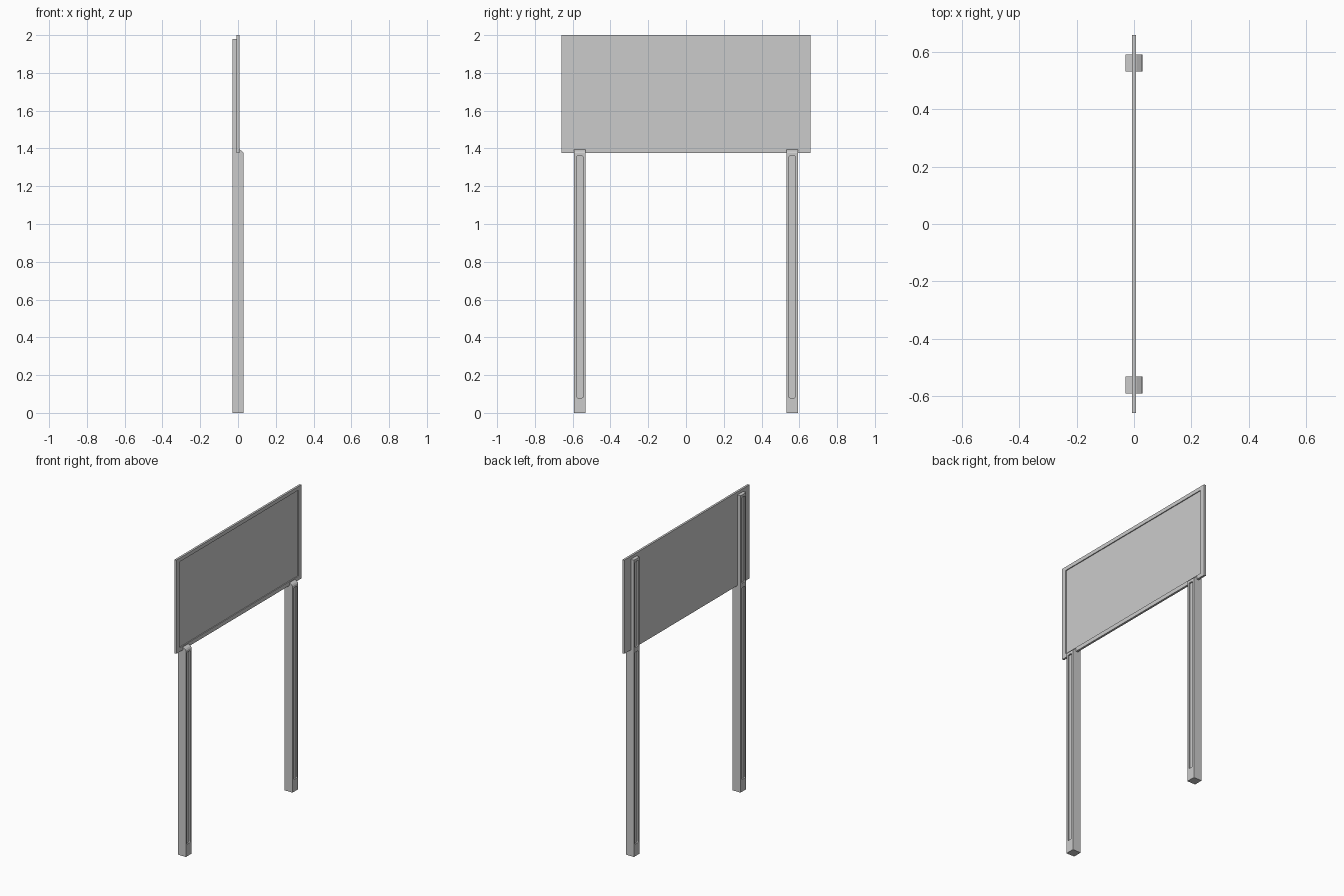
import bpy, bmesh

if "Cube" in bpy.data.objects:
    bpy.data.objects.remove(bpy.data.objects["Cube"])

POST_Y, POST_HALF, POST_DEPTH = 0.562, 0.03, 0.03
GROOVE_DEPTH, GROOVE_HALF = 0.009, 0.017


def make_object(name, bm):
    bmesh.ops.recalc_face_normals(bm, faces=bm.faces)
    mesh = bpy.data.meshes.new(name)
    bm.to_mesh(mesh)
    bm.free()
    obj = bpy.data.objects.new(name, mesh)
    bpy.context.collection.objects.link(obj)
    return obj


def prism_y(name, profile, y0, y1):
    """Extrude an x-z profile along y."""
    bm = bmesh.new()
    face = bm.faces.new([bm.verts.new((x, y0, z)) for x, z in profile])
    new = bmesh.ops.extrude_face_region(bm, geom=[face])["geom"]
    verts = [v for v in new if isinstance(v, bmesh.types.BMVert)]
    bmesh.ops.translate(bm, verts=verts, vec=(0, y1 - y0, 0))
    return make_object(name, bm)


def box(name, x, y, z, round_corners=0.0):
    """Box from ranges, optionally with rounded edges along x."""
    bm = bmesh.new()
    bmesh.ops.create_cube(bm, size=1)
    for v in bm.verts:
        v.co = [r[0] if c < 0 else r[1] for c, r in zip(v.co, (x, y, z))]
    if round_corners:
        edges = [e for e in bm.edges
                 if abs(e.verts[0].co.x - e.verts[1].co.x) > 1e-5]
        bmesh.ops.bevel(bm, geom=edges, offset=round_corners, segments=3,
                        profile=0.5, affect='EDGES')
    return make_object(name, bm)


def carve(obj, cutter):
    mod = obj.modifiers.new("carve", 'BOOLEAN')
    mod.operation, mod.solver, mod.object = 'DIFFERENCE', 'EXACT', cutter
    bpy.context.view_layer.objects.active = obj
    bpy.ops.object.modifier_apply(modifier=mod.name)
    bpy.data.objects.remove(cutter, do_unlink=True)


# Sign board with a recessed display face on +x
board = box("sign_board", (-0.007, 0.007), (-0.659, 0.659), (1.375, 2.0))
carve(board, box("recess_cutter", (0.001, 0.05), (-0.628, 0.628), (1.402, 1.975)))

# Posts: full section below the board, half section behind it, sloped front lip
profile = [(-POST_DEPTH, 0), (POST_DEPTH, 0), (POST_DEPTH, 1.375),
           (0.024, 1.384), (0.008, 1.394), (-0.006, 1.394),
           (-0.006, 1.98), (-POST_DEPTH, 1.98)]
front = (POST_DEPTH - GROOVE_DEPTH, 0.06)
back = (-0.06, -POST_DEPTH + GROOVE_DEPTH)
grooves = [(front, (0.08, 1.36)), (back, (0.08, 1.36)), (back, (1.39, 1.962))]

for side, label in ((-1, "left"), (1, "right")):
    yc = side * POST_Y
    post = prism_y(f"{label}_post", profile, yc - POST_HALF, yc + POST_HALF)
    for x_range, z_range in grooves:
        carve(post, box("groove_cutter", x_range,
                        (yc - GROOVE_HALF, yc + GROOVE_HALF), z_range, 0.006))
